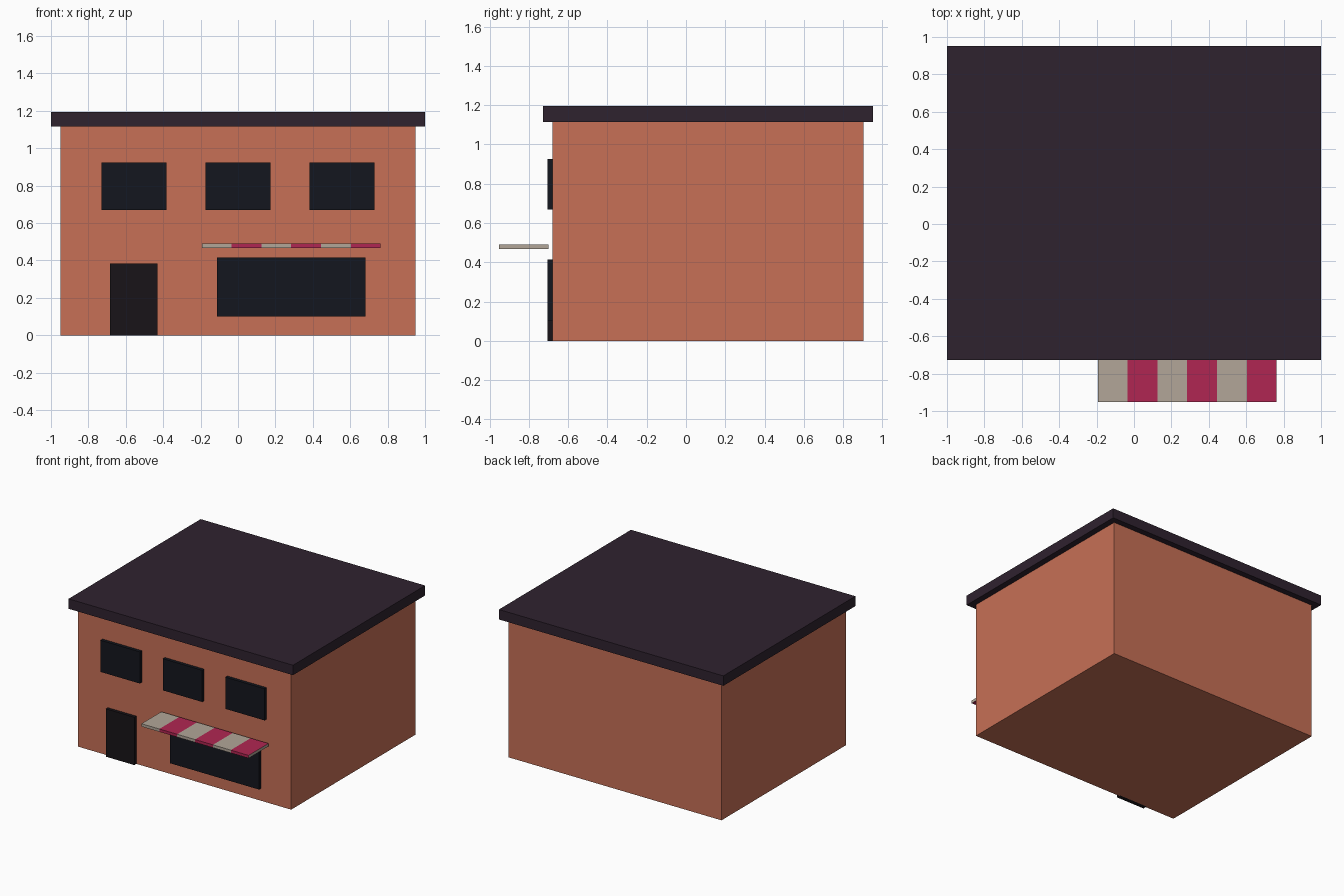
import bpy
import bmesh

if "Cube" in bpy.data.objects:
    bpy.data.objects.remove(bpy.data.objects["Cube"])


def material(name, rgb):
    m = bpy.data.materials.new(name)
    m.diffuse_color = (*rgb, 1)
    m.use_nodes = True
    m.node_tree.nodes["Principled BSDF"].inputs["Base Color"].default_value = m.diffuse_color
    return m


BRICK = material("brick", (0.571, 0.162, 0.093))
ROOF = material("roof", (0.028, 0.016, 0.028))
GLASS = material("glass", (0.007, 0.008, 0.013))
DOOR = material("door", (0.009, 0.007, 0.009))
CREAM = material("cream", (0.445, 0.381, 0.314))
RED = material("red", (0.434, 0.019, 0.084))


def box(name, x, y, z, mat):
    """Box from (min, max) ranges on each axis."""
    bpy.ops.mesh.primitive_cube_add(size=1, location=[sum(r) / 2 for r in (x, y, z)])
    ob = bpy.context.object
    ob.name = name
    ob.scale = [r[1] - r[0] for r in (x, y, z)]
    bpy.ops.object.transform_apply(location=False, rotation=False, scale=True)
    ob.data.materials.append(mat)
    return ob


# Main block and overhanging flat roof
box("walls", (-0.95, 0.95), (-0.68, 0.905), (0, 1.115), BRICK)
box("roof_slab", (-1, 1), (-0.728, 0.953), (1.115, 1.195), ROOF)

# Upper windows, door and shop window, slightly proud of the front wall
FACE = (-0.706, -0.67)
for i, cx in enumerate((-0.556, 0, 0.556)):
    box(f"upper_window_{i + 1}", (cx - 0.175, cx + 0.175), FACE, (0.67, 0.925), GLASS)
box("door", (-0.684, -0.43), FACE, (0, 0.385), DOOR)
box("shop_window", (-0.112, 0.682), FACE, (0.1, 0.415), GLASS)

# Awning: one flat board cut into six stripes, ends left cream
X0, X1, STRIPES = -0.193, 0.762, 6
awning = box("awning", (X0, X1), (-0.953, -0.70), (0.468, 0.491), CREAM)
awning.data.materials.append(RED)
step = (X1 - X0) / STRIPES
bm = bmesh.new()
bm.from_mesh(awning.data)
for i in range(1, STRIPES):
    bmesh.ops.bisect_plane(bm, geom=bm.verts[:] + bm.edges[:] + bm.faces[:],
                           plane_co=(-(X1 - X0) / 2 + i * step, 0, 0), plane_no=(1, 0, 0))
bm.normal_update()
for f in bm.faces:
    stripe = int((f.calc_center_median().x + (X1 - X0) / 2) / step)
    f.material_index = stripe % 2 if abs(f.normal.x) < 0.5 else 0
bm.to_mesh(awning.data)
bm.free()
